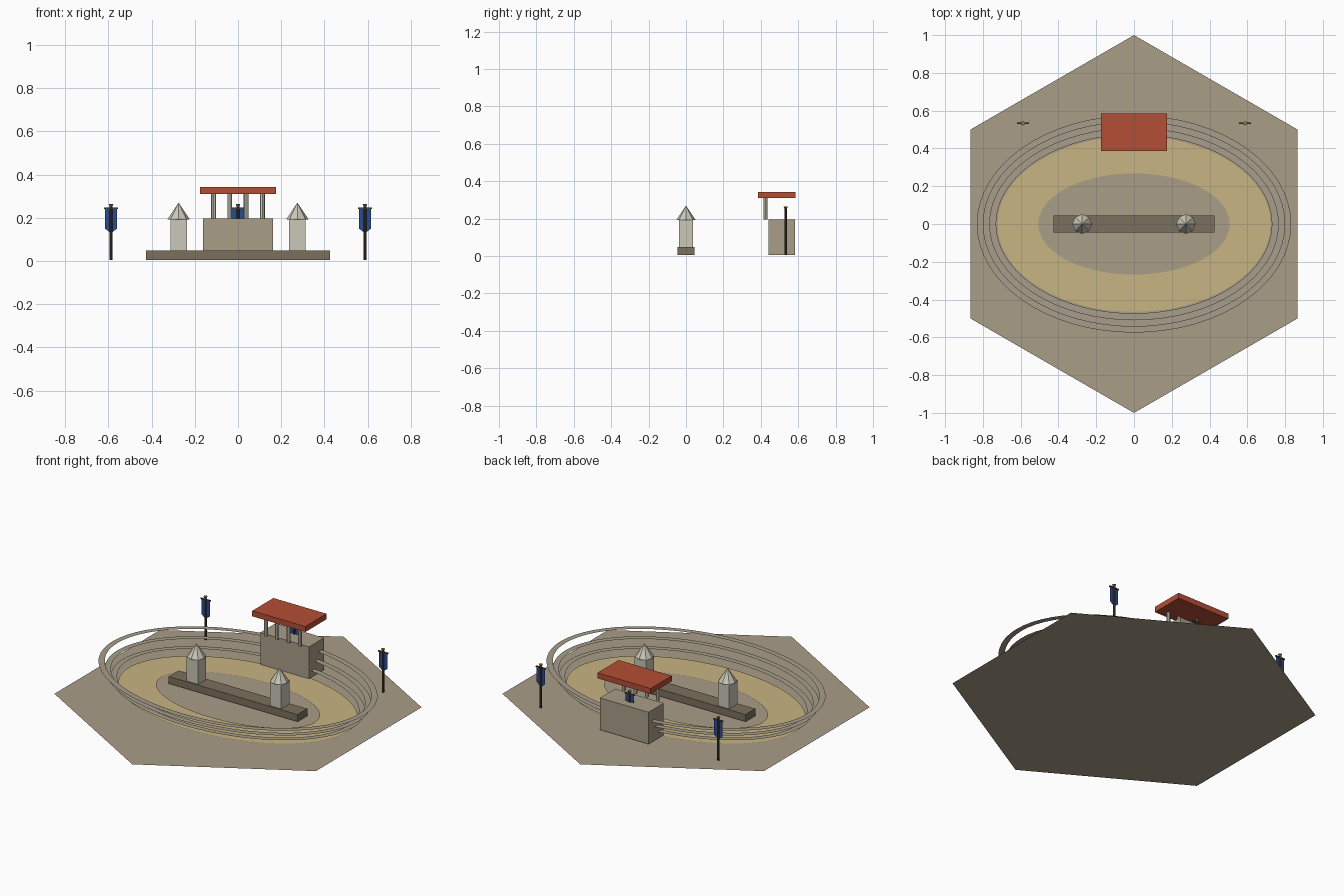
import bpy, bmesh, math

if "Cube" in bpy.data.objects:
    bpy.data.objects.remove(bpy.data.objects["Cube"])


def material(name, r, g, b):
    def linear(v):
        v /= 255
        return v / 12.92 if v < 0.04 else ((v + 0.055) / 1.055) ** 2.4
    colour = (linear(r), linear(g), linear(b), 1)
    m = bpy.data.materials.new(name)
    m.use_nodes = True
    m.diffuse_color = colour
    m.node_tree.nodes["Principled BSDF"].inputs["Base Color"].default_value = colour
    return m


EARTH = material("earth", 170, 157, 135)
SAND = material("sand", 201, 181, 130)
SEAT = material("seating stone", 168, 158, 140)
SPINE = material("dark stone", 124, 112, 94)
PALE = material("pale stone", 203, 199, 184)
RED = material("roof red", 180, 78, 54)
BLUE = material("banner blue", 42, 76, 146)
WOOD = material("dark wood", 74, 62, 50)
GOLD = material("dull gold", 150, 122, 62)


def finish(name, bm, mat):
    mesh = bpy.data.meshes.new(name)
    bm.to_mesh(mesh)
    bm.free()
    mesh.materials.append(mat)
    obj = bpy.data.objects.new(name, mesh)
    bpy.context.collection.objects.link(obj)
    return obj


def box(name, mat, x, y, z):
    """Box from (low, high) ranges on each axis."""
    bm = bmesh.new()
    bmesh.ops.create_cube(bm, size=1)
    for v in bm.verts:
        for i, (low, high) in enumerate((x, y, z)):
            v.co[i] = low if v.co[i] < 0 else high
    return finish(name, bm, mat)


def cone(name, mat, x, y, z0, z1, r0, r1, sides=8):
    bm = bmesh.new()
    bmesh.ops.create_cone(bm, cap_ends=True, segments=sides, radius1=r0,
                          radius2=r1, depth=z1 - z0)
    bmesh.ops.translate(bm, verts=bm.verts, vec=(x, y, (z0 + z1) / 2))
    return finish(name, bm, mat)


def sheet(name, mat, points):
    bm = bmesh.new()
    bm.faces.new([bm.verts.new(p) for p in points])
    return finish(name, bm, mat)


def oval_band(name, mat, inner, outer, z, n=64):
    """Flat oval ring between two (x radius, y radius) pairs."""
    bm = bmesh.new()
    loops = []
    for rx, ry in (inner, outer):
        loops.append([bm.verts.new((rx * math.cos(math.tau * i / n),
                                    ry * math.sin(math.tau * i / n), z))
                      for i in range(n)])
    a, b = loops
    for i in range(n):
        j = (i + 1) % n
        bm.faces.new((a[i], b[i], b[j], a[j]))
    return finish(name, bm, mat)


# Hexagonal ground and oval track
sheet("ground", EARTH, [(math.cos(math.radians(30 + 60 * i)),
                         math.sin(math.radians(30 + 60 * i)), 0) for i in range(6)])
oval_band("track", SAND, (0.507, 0.268), (0.723, 0.465), 0.005)

# Rising seating tiers
for i in range(3):
    rx, ry = 0.73 + 0.034 * i, 0.473 + 0.034 * i
    oval_band(f"seating_tier_{i + 1}", SEAT, (rx, ry), (rx + 0.034, ry + 0.034),
              0.044 * (i + 1))

# Central spine with a tower near each end
box("spine", SPINE, (-0.427, 0.427), (-0.046, 0.046), (0.005, 0.048))
for side, x in (("left", 0.275), ("right", -0.275)):
    box(f"{side}_tower", PALE, (x - 0.038, x + 0.038), (-0.038, 0.038), (0.048, 0.192))
    cone(f"{side}_tower_spire", PALE, x, 0, 0.192, 0.27, 0.052, 0)

# Grandstand with columns and roof
box("grandstand", EARTH, (-0.161, 0.161), (0.441, 0.584), (0.005, 0.196))
for i in range(4):
    cone(f"roof_column_{i + 1}", PALE, -0.113 + 0.0753 * i, 0.425, 0.196, 0.31,
         0.011, 0.011)
box("grandstand_roof", RED, (-0.176, 0.176), (0.386, 0.586), (0.31, 0.343))

# Banners on poles
BY = 0.533
for side, x in (("left", 0.588), ("middle", 0), ("right", -0.588)):
    cone(f"{side}_pole", WOOD, x, BY, 0.005, 0.25, 0.007, 0.007)
    box(f"{side}_crossbar", WOOD, (x - 0.032, x + 0.032), (BY - 0.004, BY + 0.004),
        (0.24, 0.247))
    cone(f"{side}_finial", GOLD, x, BY, 0.248, 0.264, 0.005, 0.011)
    sheet(f"{side}_banner", BLUE, [(x - 0.028, BY, 0.242), (x - 0.028, BY, 0.15),
                                   (x, BY, 0.128), (x + 0.028, BY, 0.15),
                                   (x + 0.028, BY, 0.242)])
